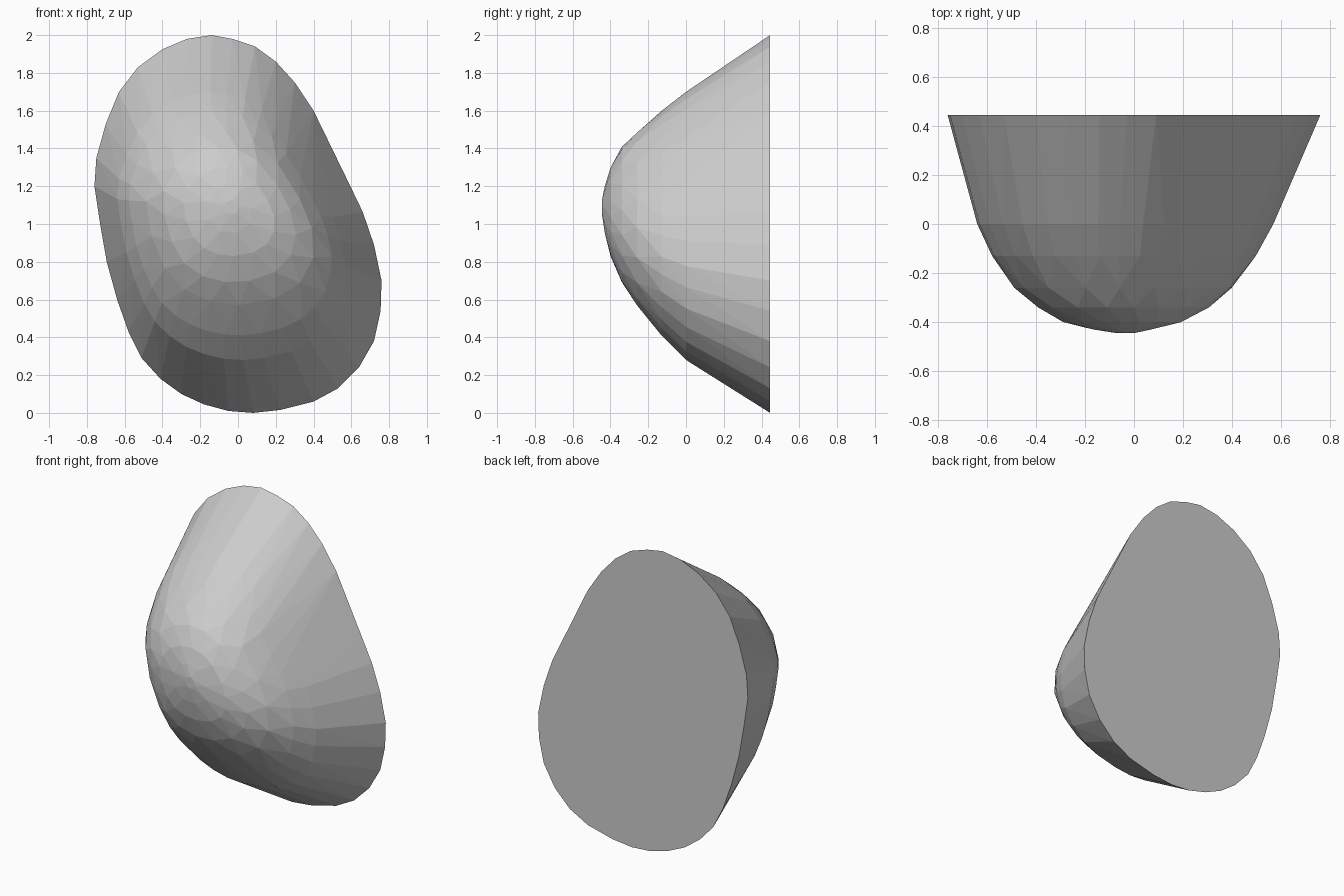
import bpy, bmesh
from math import sin, cos, atan2

if "Cube" in bpy.data.objects:
    bpy.data.objects.remove(bpy.data.objects["Cube"])

# Outline (x, z) of the flat back, clockwise from the top
RIM = [(-.14, 2), (-.03, 1.98), (.09, 1.94), (.2, 1.86), (.3, 1.75), (.4, 1.6),
       (.5, 1.395), (.59, 1.21), (.66, 1.065), (.72, .89), (.76, .7), (.755, .54),
       (.72, .38), (.64, .24), (.53, .13), (.4, .06), (.22, .015), (.08, 0),
       (-.05, .01), (-.18, .045), (-.3, .1), (-.41, .18), (-.51, .29), (-.58, .43),
       (-.64, .6), (-.695, .8), (-.73, 1), (-.76, 1.2), (-.75, 1.35), (-.7, 1.53),
       (-.63, 1.7), (-.53, 1.83), (-.4, 1.925), (-.27, 1.98)]

# Slices towards the front: y, x min, x max, z min, z max
SLICES = [(.445, -.76, .76, 0, 2), (0, -.64, .57, .28, 1.70),
          (-.13, -.58, .50, .41, 1.60), (-.26, -.49, .41, .57, 1.49),
          (-.34, -.40, .31, .69, 1.41), (-.40, -.29, .20, .83, 1.30),
          (-.43, -.17, .08, .95, 1.20), (-.445, -.07, .0, 1.05, 1.13)]

bm = bmesh.new()
n = len(RIM)
for k, (y, x0, x1, z0, z1) in enumerate(SLICES):
    round_off = 0.5 * k / (len(SLICES) - 1)     # slices get rounder to the front
    step = 1 if k < 3 else 2 if k < 6 else 4    # and coarser
    for i in range((k % 2) * (step // 2), n, step):
        u, v = RIM[i][0] / .76, RIM[i][1] - 1
        a = atan2(v, u)
        u += (cos(a) - u) * round_off
        v += (sin(a) - v) * round_off
        bm.verts.new(((x0 + x1) / 2 + u * (x1 - x0) / 2, y,
                      (z0 + z1) / 2 + v * (z1 - z0) / 2))

# Wrap the slices in a faceted convex skin and merge the back into one face
res = bmesh.ops.convex_hull(bm, input=bm.verts)
bmesh.ops.delete(bm, geom=[v for v in bm.verts if not v.link_faces], context='VERTS')
back = [e for e in bm.edges if len(e.link_faces) == 2
        and all(f.normal.y > .999 for f in e.link_faces)]
bm.normal_update()
back = [e for e in bm.edges if len(e.link_faces) == 2
        and all(f.normal.y > .999 for f in e.link_faces)]
bmesh.ops.dissolve_edges(bm, edges=back, use_verts=False)
bmesh.ops.recalc_face_normals(bm, faces=bm.faces)

mesh = bpy.data.meshes.new("boulder")
bm.to_mesh(mesh)
bm.free()
boulder = bpy.data.objects.new("boulder", mesh)
bpy.context.collection.objects.link(boulder)
